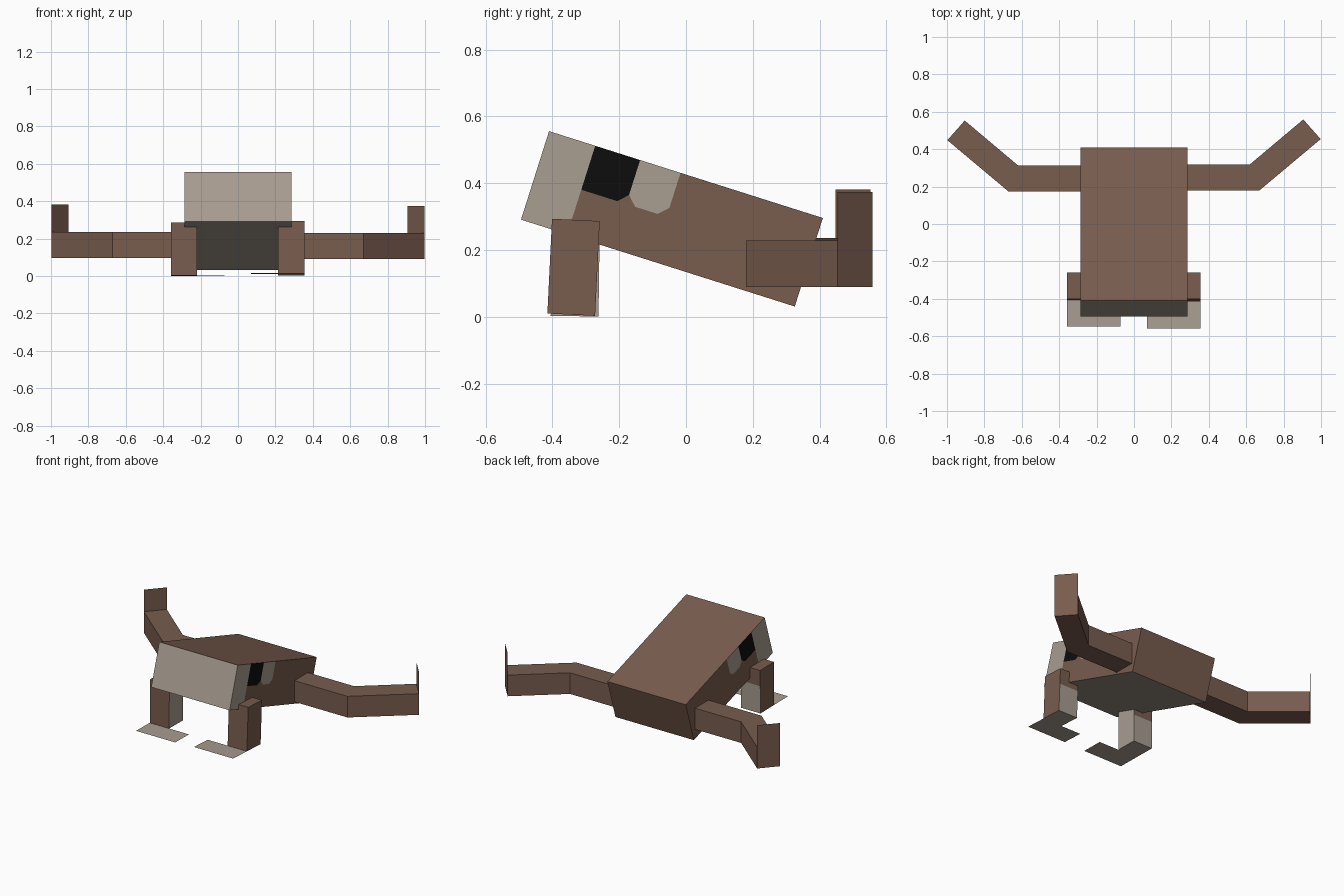
import bpy, bmesh, math
from mathutils import Vector, Matrix

if "Cube" in bpy.data.objects:
    bpy.data.objects.remove(bpy.data.objects["Cube"])


def material(name, rgb):
    m = bpy.data.materials.new(name)
    m.diffuse_color = (*rgb, 1)
    m.use_nodes = True
    m.node_tree.nodes["Principled BSDF"].inputs["Base Color"].default_value = m.diffuse_color
    return m


MATS = [material("brown_skin", (0.188, 0.107, 0.076)),
        material("beige_skin", (0.392, 0.337, 0.283)),
        material("black_pupil", (0.004, 0.004, 0.004))]
BROWN, BEIGE, BLACK = 0, 1, 2


def finish(bm, name, matrix=None):
    me = bpy.data.meshes.new(name)
    bm.to_mesh(me)
    bm.free()
    for m in MATS:
        me.materials.append(m)
    ob = bpy.data.objects.new(name, me)
    if matrix:
        ob.matrix_world = matrix
    bpy.context.collection.objects.link(ob)
    return ob


def box(bm, lo, hi):
    lo, hi = Vector(lo), Vector(hi)
    size = hi - lo
    bmesh.ops.create_cube(bm, size=1, matrix=Matrix.Translation((lo + hi) / 2) @ Matrix.Diagonal((*size, 1)))


def cut(bm, faces, co, no):
    """Split the given faces along a plane."""
    geom = set(faces)
    for f in faces:
        geom.update(f.edges)
        geom.update(f.verts)
    bmesh.ops.bisect_plane(bm, geom=list(geom), plane_co=co, plane_no=no, dist=1e-5)


# Body: tilted box; local y runs from the snout back, local z runs down from the top edge
W, L, H = 0.285, 0.86, 0.278
SNOUT, EYE, PATCH, DEPTH = 0.145, 0.286, 0.413, 0.138
bm = bmesh.new()
box(bm, (-W, 0, -H), (W, L, 0))


def side_faces(y0=-1, y1=9, z0=-9):
    out = []
    for f in bm.faces:
        c = f.calc_center_median()
        if abs(f.normal.x) > 0.9 and y0 < c.y < y1 and c.z > z0:
            out.append(f)
    return out


bm.normal_update()
for y in (SNOUT, EYE, PATCH):
    cut(bm, side_faces(), (0, y, 0), (0, 1, 0))
    bm.normal_update()
cut(bm, side_faces(SNOUT, PATCH), (0, 0, -DEPTH), (0, 0, 1))
bm.normal_update()
# Clipped lower corners of the eye and the patch behind it
CLIPS = [(SNOUT, EYE, EYE, -1), (EYE, PATCH, PATCH, -1), (EYE, PATCH, EYE, 1)]
for y0, y1, edge, s in CLIPS:
    cut(bm, side_faces(y0, y1, -DEPTH), (0, edge + s * 0.028, -DEPTH), (0, s, 1))
    bm.normal_update()
for f in bm.faces:
    c, n = f.calc_center_median(), f.normal
    if n.y < -0.9 or n.z < -0.9:
        f.material_index = BEIGE
    elif abs(n.x) > 0.9:
        clipped = any(y0 < c.y < y1 and s * (c.y - edge - s * 0.028) + c.z + DEPTH < 0
                      for y0, y1, edge, s in CLIPS)
        if c.y < SNOUT:
            f.material_index = BEIGE
        elif c.y < PATCH and c.z > -DEPTH and not clipped:
            f.material_index = BLACK if c.y < EYE else BEIGE
finish(bm, "body", Matrix.Translation((0, -0.41, 0.556)) @ Matrix.Rotation(-math.radians(17.6), 4, 'X'))


# Front legs: box with a flat foot sheet in front, turned slightly about x
def front_leg(name, s, x_shift, y, z, tilt):
    bm = bmesh.new()
    xs = sorted((s * 0.215, s * 0.355))
    box(bm, (xs[0], 0, 0), (xs[1], 0.143, 0.284))
    bm.normal_update()
    cut(bm, [f for f in bm.faces if f.normal.y > 0.9], (0, 0, 0.18), (0, 0, 1))
    bm.normal_update()
    for f in bm.faces:
        n = f.normal
        low_back = n.y > 0.9 and f.calc_center_median().z < 0.18
        if n.z < -0.9 or n.x * s < -0.9 or low_back:
            f.material_index = BEIGE
    corners = [(0.07, -0.143), (0.355, -0.143), (0.355, 0), (0.07, 0)][::int(s)]
    foot = bm.faces.new([bm.verts.new((s * a, b, 0)) for a, b in corners])
    foot.material_index = BEIGE
    finish(bm, name, Matrix.Translation((x_shift, y, z)) @ Matrix.Rotation(math.radians(tilt), 4, 'X'))


front_leg("front_leg_right", 1, 0, -0.415, 0.010, -2.8)
front_leg("front_leg_left", -1, -0.003, -0.405, 0.003, -0.8)


# Hind legs: bent beam ending in an upright foot sheet
def hind_leg(name, s, y, z):
    bm = bmesh.new()
    h = 0.139
    path = [((0.28, 0), (0.28, 0.14)), ((0.67, 0), (0.62, 0.14)), ((0.998, 0.275), (0.905, 0.38))]
    rings = []
    for (ax, ay), (bx, by) in path:
        pts = [(ax, ay, 0), (bx, by, 0), (bx, by, h), (ax, ay, h)]
        rings.append([bm.verts.new((s * px, y + py, z + pz)) for px, py, pz in pts])
    for r0, r1 in zip(rings, rings[1:]):
        for i in range(4):
            j = (i + 1) % 4
            bm.faces.new((r0[i], r0[j], r1[j], r1[i]))
    bm.faces.new(rings[0])
    bm.faces.new(rings[-1])
    b, a = rings[-1][2], rings[-1][3]
    up = Vector((0, 0, 0.145))
    bm.faces.new((a, b, bm.verts.new(b.co + up), bm.verts.new(a.co + up)))
    bmesh.ops.recalc_face_normals(bm, faces=bm.faces[:])
    finish(bm, name)


hind_leg("hind_leg_right", 1, 0.179, 0.090)
hind_leg("hind_leg_left", -1, 0.173, 0.097)
